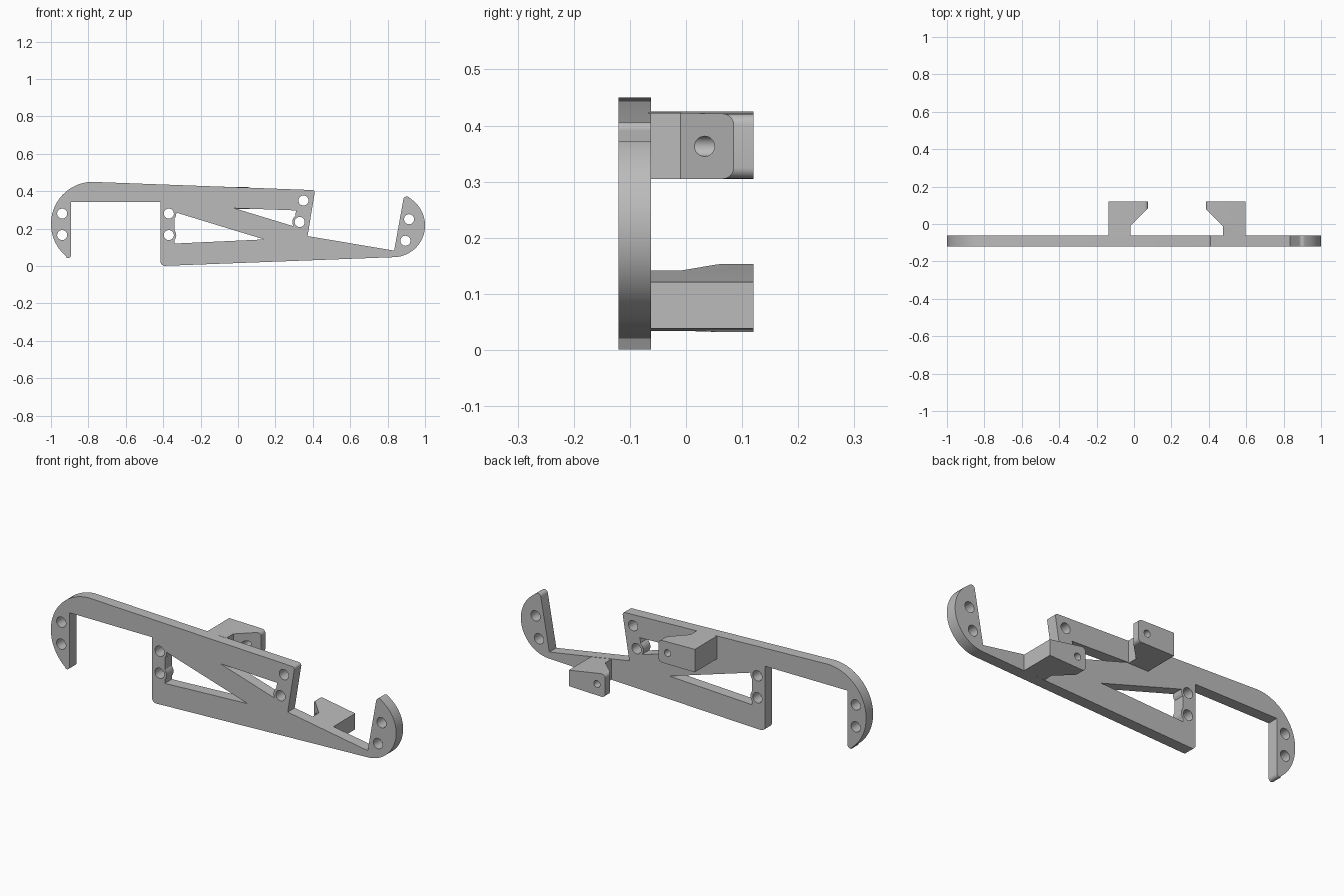
import bpy
import bmesh
from math import cos, sin, radians
from mathutils import Matrix

cube = bpy.data.objects.get("Cube")
if cube:
    bpy.data.objects.remove(cube)

GREY = (0.5, 0.5, 0.5, 1.0)
grey = bpy.data.materials.new("plain grey")
grey.diffuse_color = GREY
grey.use_nodes = True
grey.node_tree.nodes["Principled BSDF"].inputs["Base Color"].default_value = GREY

PLATE_FRONT, PLATE_BACK, BLOCK_BACK = -0.12, -0.062, 0.12


def arc(cx, cy, r, start, end, steps=6):
    """Points along an arc, angles in degrees."""
    angles = [radians(start + (end - start) * i / steps) for i in range(steps + 1)]
    return [(cx + r * cos(a), cy + r * sin(a)) for a in angles]


def circle(cx, cy, r):
    return arc(cx, cy, r, 0, 345, 23)


def prism(name, loops, low, high, upright=True):
    """Filled outline with holes, extruded along y (upright) or along z."""
    curve = bpy.data.curves.new(name + " outline", "CURVE")
    curve.dimensions = "2D"
    curve.fill_mode = "BOTH"
    curve.extrude = (high - low) / 2
    for points in loops:
        spline = curve.splines.new("POLY")
        spline.points.add(len(points) - 1)
        for p, (u, v) in zip(spline.points, points):
            p.co = (u, v, 0, 1)
        spline.use_cyclic_u = True
    source = bpy.data.objects.new(name + " outline", curve)
    bpy.context.collection.objects.link(source)
    graph = bpy.context.evaluated_depsgraph_get()
    mesh = bpy.data.meshes.new_from_object(source.evaluated_get(graph))
    bpy.data.objects.remove(source)

    mid = (low + high) / 2
    if upright:
        mesh.transform(Matrix.Translation((0, mid, 0)) @ Matrix.Rotation(radians(90), 4, "X"))
    else:
        mesh.transform(Matrix.Translation((0, 0, mid)))
    bm = bmesh.new()
    bm.from_mesh(mesh)
    bmesh.ops.remove_doubles(bm, verts=bm.verts, dist=1e-5)
    bmesh.ops.recalc_face_normals(bm, faces=bm.faces)
    bm.to_mesh(mesh)
    bm.free()
    mesh.materials.clear()
    mesh.materials.append(grey)
    obj = bpy.data.objects.new(name, mesh)
    bpy.context.collection.objects.link(obj)
    return obj


def carve(obj, cutters):
    """Subtract the cutters, then discard them."""
    for cutter in cutters:
        cutter.hide_render = True
        mod = obj.modifiers.new("cut", "BOOLEAN")
        mod.operation = "DIFFERENCE"
        mod.solver = "EXACT"
        mod.object = cutter
    graph = bpy.context.evaluated_depsgraph_get()
    mesh = bpy.data.meshes.new_from_object(obj.evaluated_get(graph))
    obj.modifiers.clear()
    obj.data = mesh
    for cutter in cutters:
        bpy.data.objects.remove(cutter)


# Main plate: two hooked ends joined by a braced web
outline = (
    arc(-0.775, 0.225, 0.225, 92, 231, 28)
    + arc(-0.908, 0.058, 0.016, 240, 360)
    + [(-0.892, 0.342), (-0.415, 0.342)]
    + arc(-0.39, 0.026, 0.025, 180, 272)
    + arc(0.83, 0.217, 0.17, -90, 54, 28)
    + arc(0.902, 0.354, 0.018, 60, 170)
    + [(0.835, 0.082), (0.372, 0.16)]
    + arc(0.397, 0.393, 0.013, -10, 88)
)
# Triangular windows, bulging inward around the screw bosses
left_window = (
    arc(-0.37, 0.28, 0.04, 8, -41)
    + arc(-0.37, 0.165, 0.04, 41, -41)
    + [(-0.34, 0.12), (0.14, 0.142)]
)
right_window = (
    [(-0.02, 0.309), (0.312, 0.297), (0.305, 0.272)]
    + arc(0.33, 0.235, 0.04, 120, 210)
    + [(0.292, 0.214)]
)
screw_holes = [(-0.94, 0.28), (-0.94, 0.165), (-0.37, 0.28), (-0.37, 0.165),
               (0.35, 0.35), (0.33, 0.235), (0.915, 0.25), (0.895, 0.135)]
plate = prism("hooked_plate",
              [outline, left_window, right_window] + [circle(x, z, 0.027) for x, z in screw_holes],
              PLATE_FRONT, PLATE_BACK)

# Rear clamp blocks: a neck widening at 45 degrees into a jaw that faces the other block
upper = prism("upper_clamp_block", [
    [(-0.135, 0.305), (-0.135, 0.425)]
    + arc(0.055, 0.401, 0.02, 88, 0)
    + arc(0.055, 0.325, 0.02, 0, -90)],
    PLATE_BACK - 0.005, BLOCK_BACK)
lower = prism("lower_clamp_block", [
    [(0.595, 0.038), (0.595, 0.121)]
    + arc(0.405, 0.133, 0.02, 80, 180)
    + arc(0.405, 0.052, 0.02, 180, 272)],
    PLATE_BACK - 0.005, BLOCK_BACK)

for block, neck, side, hole_z in ((upper, -0.02, 1, 0.363), (lower, 0.475, -1, 0.092)):
    relief = [(neck, -0.2), (neck, -0.01), (neck + side * 0.15, 0.14), (neck + side * 0.15, -0.2)]
    carve(block, [
        prism("relief_cutter", [relief], -0.2, 0.8, upright=False),
        prism("bolt_cutter", [circle(neck + side * 0.043, hole_z, 0.018)], -0.1, 0.2),
    ])

# Smooth the curved walls, keep the edges sharp
bpy.ops.object.select_all(action="DESELECT")
for obj in (plate, upper, lower):
    obj.select_set(True)
bpy.context.view_layer.objects.active = plate
bpy.ops.object.shade_smooth_by_angle(angle=radians(30))
